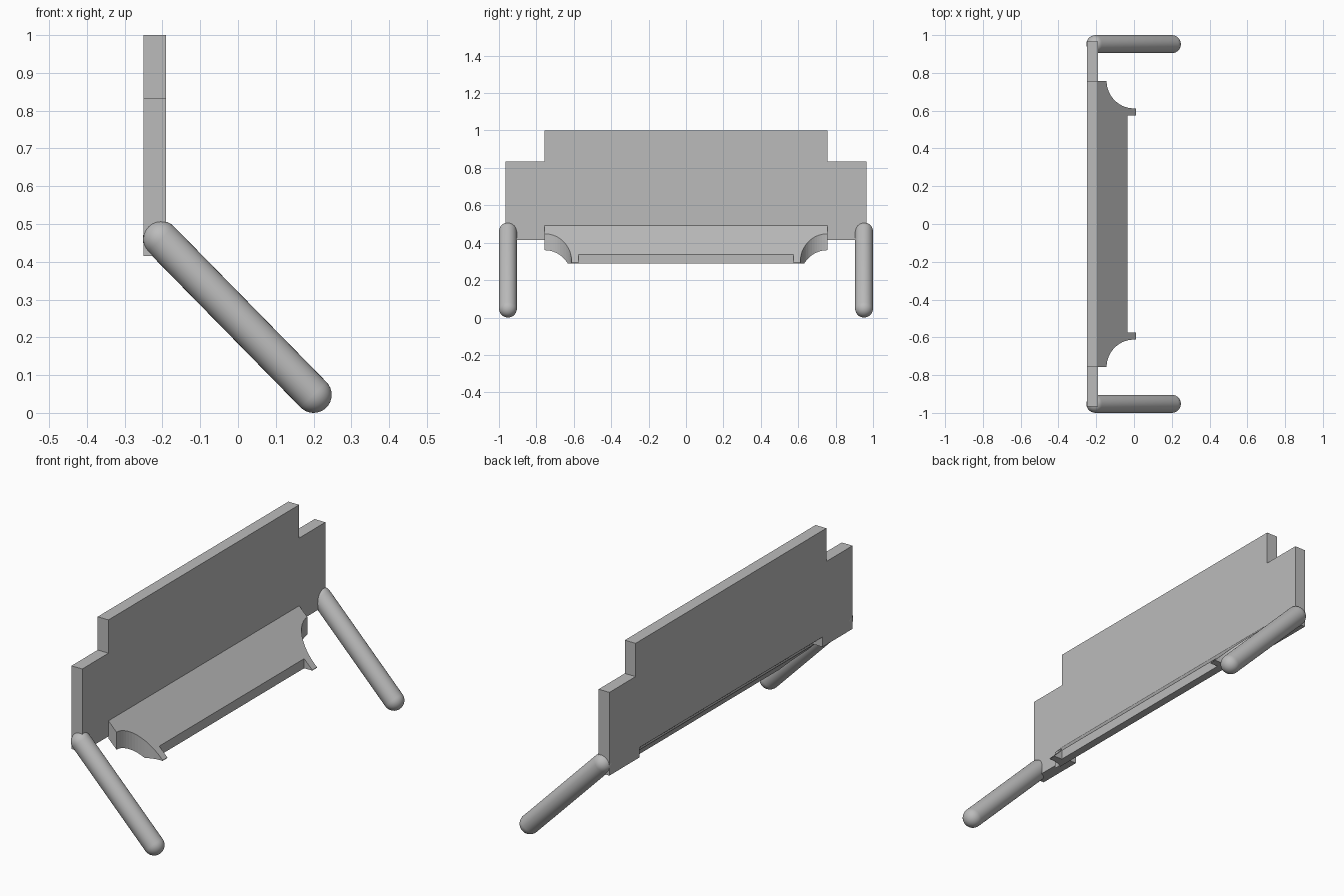
import bpy, bmesh, math
from mathutils import Vector, Matrix

cube = bpy.data.objects.get("Cube")
if cube:
    bpy.data.objects.remove(cube, do_unlink=True)

grey = bpy.data.materials.new("plain grey")
grey.use_nodes = True
colour = (0.5, 0.5, 0.5, 1)
grey.diffuse_color = colour
grey.node_tree.nodes["Principled BSDF"].inputs["Base Color"].default_value = colour


def add_object(name, bm):
    bmesh.ops.recalc_face_normals(bm, faces=bm.faces)
    mesh = bpy.data.meshes.new(name)
    bm.to_mesh(mesh)
    bm.free()
    mesh.materials.append(grey)
    obj = bpy.data.objects.new(name, mesh)
    bpy.context.collection.objects.link(obj)
    return obj


def prism(points, offset):
    """Extrude a flat outline along an offset."""
    bm = bmesh.new()
    face = bm.faces.new([bm.verts.new(p) for p in points])
    ext = bmesh.ops.extrude_face_region(bm, geom=[face])
    moved = [g for g in ext["geom"] if isinstance(g, bmesh.types.BMVert)]
    bmesh.ops.translate(bm, verts=moved, vec=offset)
    return bm


def mirrored(half):
    """Complete a half outline by mirroring its second-to-none y values."""
    return half + [(a, -b) for a, b in reversed(half)]


# Stepped backboard, with its lower back edge undercut along the shelf slope
BACK, FRONT = -0.25, -0.19
LOW, UNDERCUT = 0.415, 0.44
half = [(UNDERCUT, 0.727), (LOW, 0.727), (LOW, 0.965),
        (0.833, 0.965), (0.833, 0.757), (1.0, 0.757)]
bm = prism([(BACK, y, z) for z, y in mirrored(half)], (FRONT - BACK, 0, 0))
for v in bm.verts:
    if abs(v.co.z - UNDERCUT) < 1e-4:
        v.co.z = 0.465 if v.co.x < -0.22 else LOW
add_object("backboard", bm)

# Sloping shelf: plan outline with scooped corners, a front recess and prongs
R, TIP, WIDE = 0.145, 0.01, 0.757
half = [(FRONT, WIDE)]
for i in range(17):
    a = math.radians(180 + 94 * i / 16)
    half.append((R * math.cos(a), WIDE + R * math.sin(a)))
half += [(TIP, 0.575), (-0.035, 0.575)]
bm = prism([(x, y, 0) for x, y in mirrored(half)], (0, 0, 1))
bmesh.ops.bisect_plane(bm, geom=bm.verts[:] + bm.edges[:] + bm.faces[:],
                       plane_co=(-0.075, 0, 0), plane_no=(1, 0, 0))
for v in bm.verts:
    x = v.co.x
    v.co.z = 0.303 - x if v.co.z > 0.5 else max(0.29, 0.215 - x)
add_object("shelf", bm)

# Round-ended slanting legs
RAD = 0.048
for side, word in ((1, "back"), (-1, "front")):
    top = Vector((-0.204, side * 0.952, 0.46))
    foot = Vector((0.2, side * 0.952, RAD))
    axis = top - foot
    bm = bmesh.new()
    bmesh.ops.create_uvsphere(bm, u_segments=32, v_segments=16, radius=RAD)
    # split the sphere at its equator and stretch it into a capsule
    ring = [e for e in bm.edges if all(abs(v.co.z) < 1e-5 for v in e.verts)]
    upper = [f for f in bm.faces if f.calc_center_median().z > 0]
    bmesh.ops.split(bm, geom=upper)
    for f in bm.faces:
        f.smooth = True
    top_verts = {v for f in bm.faces if f.calc_center_median().z > 0 for v in f.verts}
    for v in top_verts:
        v.co.z += axis.length
    rims = [e for e in bm.edges if e.is_boundary]
    for f in bmesh.ops.bridge_loops(bm, edges=rims)["faces"]:
        f.smooth = True
    turn = axis.to_track_quat('Z', 'Y').to_matrix().to_4x4()
    bm.transform(Matrix.Translation(foot) @ turn)
    add_object(word + "_leg", bm)
